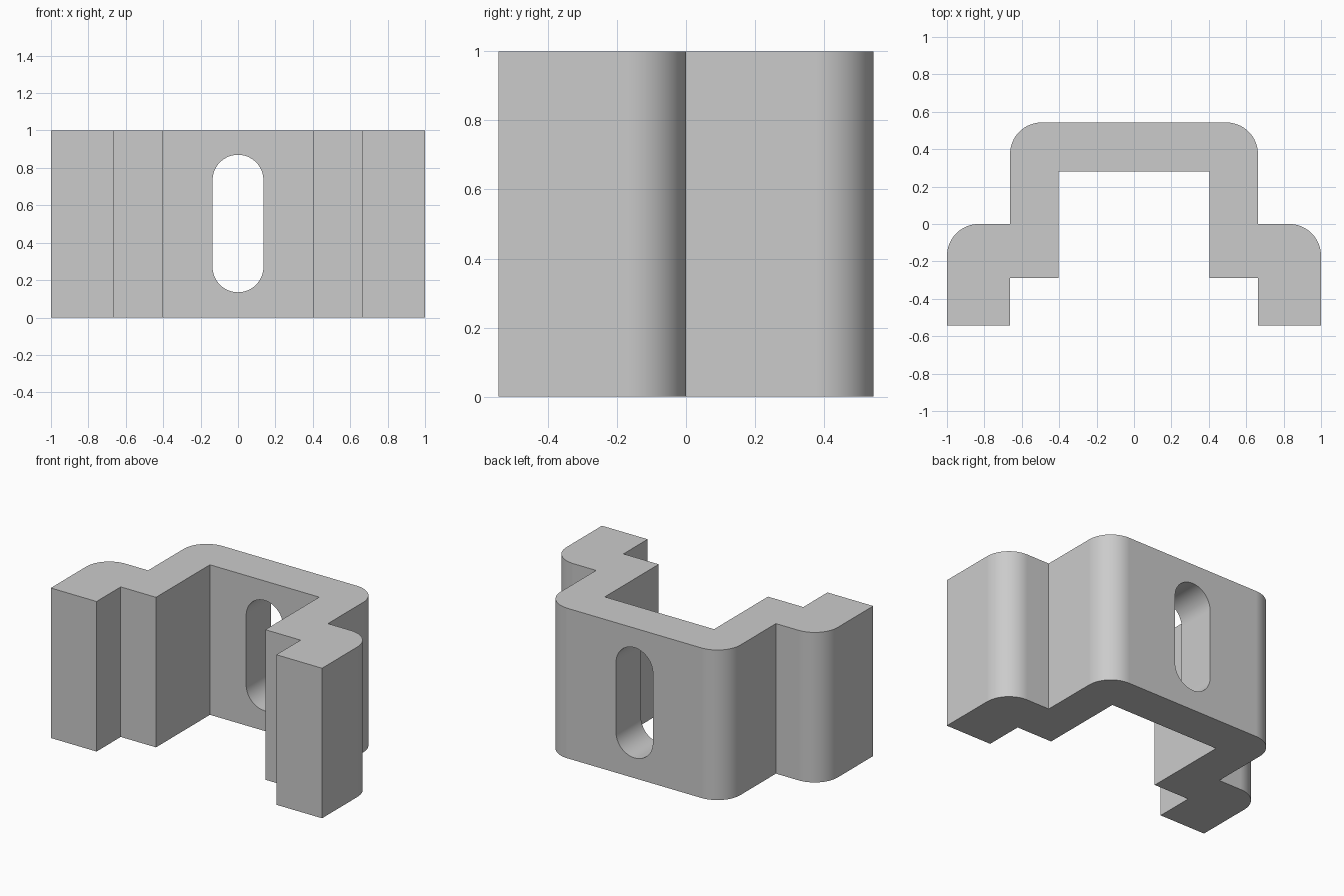
import bpy
import bmesh
from math import cos, sin, pi, radians
from mathutils import Matrix, Vector

cube = bpy.data.objects.get("Cube")
if cube:
    bpy.data.objects.remove(cube, do_unlink=True)

HEIGHT = 1.0
FILLET = 0.17
STEPS = 16

grey = bpy.data.materials.new("light grey")
grey.use_nodes = True
colour = (0.6, 0.6, 0.6, 1)
grey.diffuse_color = colour
grey.node_tree.nodes["Principled BSDF"].inputs["Base Color"].default_value = colour


def arc(cx, cy, radius, start, end, steps=STEPS):
    """Points along an arc, angles in degrees."""
    angles = [radians(start + (end - start) * i / steps) for i in range(steps + 1)]
    return [(cx + radius * cos(a), cy + radius * sin(a)) for a in angles]


def prism(name, points, depth, matrix):
    """Extrude a closed outline along its local z and place it."""
    bm = bmesh.new()
    face = bm.faces.new([bm.verts.new((x, y, 0)) for x, y in points])
    moved = bmesh.ops.extrude_face_region(bm, geom=[face])["geom"]
    verts = [v for v in moved if isinstance(v, bmesh.types.BMVert)]
    bmesh.ops.translate(bm, verts=verts, vec=Vector((0, 0, depth)))
    bmesh.ops.recalc_face_normals(bm, faces=bm.faces)
    bm.transform(matrix)
    mesh = bpy.data.meshes.new(name)
    bm.to_mesh(mesh)
    bm.free()
    mesh.materials.append(grey)
    obj = bpy.data.objects.new(name, mesh)
    bpy.context.collection.objects.link(obj)
    return obj


# Stepped bracket: half the outline, mirrored across x
inner_x, wall_x, outer_x = 0.403, 0.663, 1.0
back_y, web_y, flange_y, step_y, front_y = 0.543, 0.28, 0.0, -0.288, -0.543
half = [(inner_x, web_y), (inner_x, step_y), (wall_x, step_y),
        (wall_x, front_y), (outer_x, front_y)]
half += arc(outer_x - FILLET, flange_y - FILLET, FILLET, 0, 90)
half += [(wall_x, flange_y)]
half += arc(wall_x - FILLET, back_y - FILLET, FILLET, 0, 90)
outline = half + [(-x, y) for x, y in reversed(half)]
bracket = prism("bracket", outline, HEIGHT, Matrix.Identity(4))

# Upright rounded slot through the back web
slot_r, slot_low, slot_high = 0.136, 0.135, 0.87
slot = arc(0, slot_high - slot_r, slot_r, 0, 180, 2 * STEPS)
slot += arc(0, slot_low + slot_r, slot_r, 180, 360, 2 * STEPS)
turn = Matrix.Translation((0, 0.7, 0)) @ Matrix.Rotation(pi / 2, 4, "X")
cutter = prism("slot_cutter", slot, 0.55, turn)
cutter.hide_render = True

cut = bracket.modifiers.new("slot", "BOOLEAN")
cut.operation = "DIFFERENCE"
cut.solver = "EXACT"
cut.object = cutter

bpy.ops.object.select_all(action="DESELECT")
bracket.select_set(True)
bpy.context.view_layer.objects.active = bracket
bpy.ops.object.modifier_apply(modifier=cut.name)
bpy.data.objects.remove(cutter, do_unlink=True)

# Smooth fillets, flat walls
bpy.ops.object.shade_smooth_by_angle(angle=radians(30))
weighted = bracket.modifiers.new("flat walls", "WEIGHTED_NORMAL")
weighted.keep_sharp = True
